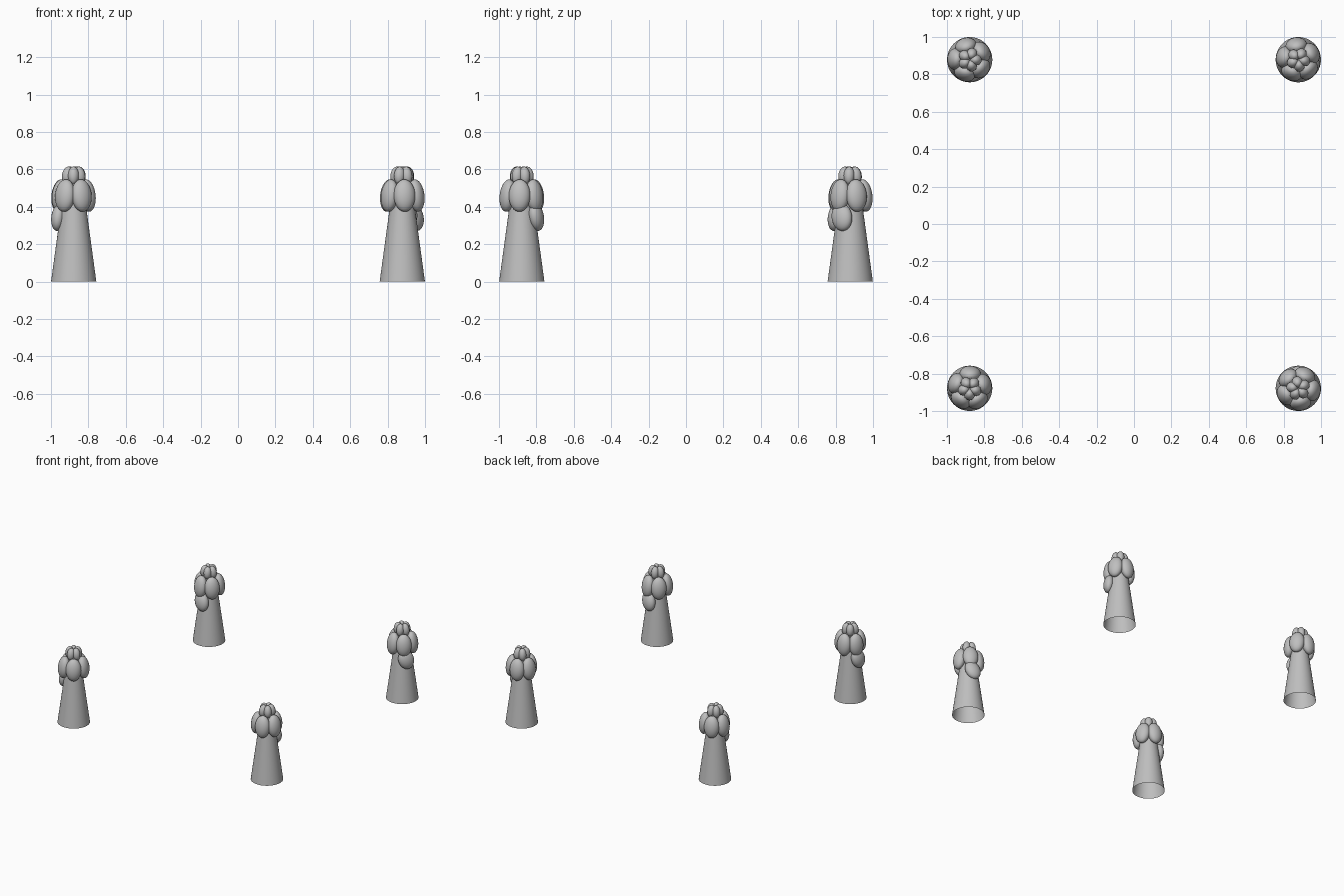
import bpy
import bmesh
from math import radians, pi
from mathutils import Matrix, Vector

cube = bpy.data.objects.get("Cube")
if cube:
    bpy.data.objects.remove(cube, do_unlink=True)

# One plain grey for everything
grey = bpy.data.materials.new("plain grey")
grey.use_nodes = True
COLOUR = (0.52, 0.52, 0.52, 1)
grey.diffuse_color = COLOUR
grey.node_tree.nodes["Principled BSDF"].inputs["Base Color"].default_value = COLOUR


def make_object(name, bm, location, turn):
    mesh = bpy.data.meshes.new(name)
    for face in bm.faces:
        face.smooth = True
    bm.to_mesh(mesh)
    bm.free()
    mesh.materials.append(grey)
    obj = bpy.data.objects.new(name, mesh)
    obj.location = location
    obj.rotation_euler.z = turn
    bpy.context.collection.objects.link(obj)


def add_petal(bm, angle, radius, height, size, lean=0, roll=0):
    """Egg-shaped blob set out from the axis, leaning in at the top."""
    matrix = (Matrix.Rotation(radians(angle), 4, 'Z')
              @ Matrix.Translation((radius, 0, height))
              @ Matrix.Rotation(radians(-lean), 4, 'Y')
              @ Matrix.Rotation(radians(roll), 4, 'X')
              @ Matrix.Diagonal(Vector(size)).to_4x4())
    bmesh.ops.create_uvsphere(bm, u_segments=24, v_segments=16,
                              radius=1, matrix=matrix)


def build_post(label, x, y, degrees):
    place, turn = (x, y, 0), radians(degrees)

    # Tapered stem, open underneath
    bm = bmesh.new()
    height = 0.55
    bmesh.ops.create_cone(bm, cap_ends=False, segments=48, radius1=0.121,
                          radius2=0.046, depth=height,
                          matrix=Matrix.Translation((0, 0, height / 2)))
    make_object(label + "_stem", bm, place, turn)

    # Ring of five large petals
    bm = bmesh.new()
    for i in range(5):
        add_petal(bm, 60 + 72 * i, 0.076, 0.46, (0.043, 0.058, 0.087), 7)
    make_object(label + "_large_petals", bm, place, turn)

    # Single low petal
    bm = bmesh.new()
    add_petal(bm, 0, 0.08, 0.345, (0.04, 0.06, 0.076), 7, 18)
    make_object(label + "_low_petal", bm, place, turn)

    # Crown of five small petals
    bm = bmesh.new()
    for i in range(5):
        add_petal(bm, 24 + 72 * i, 0.033, 0.567, (0.031, 0.029, 0.048), 8)
    make_object(label + "_crown", bm, place, turn)


# Four corner posts, each turned its own way
C = 0.878
build_post("front_left_post", C, -C, 75)
build_post("front_right_post", -C, -C, 172)
build_post("back_left_post", C, C, -34)
build_post("back_right_post", -C, C, -98)
